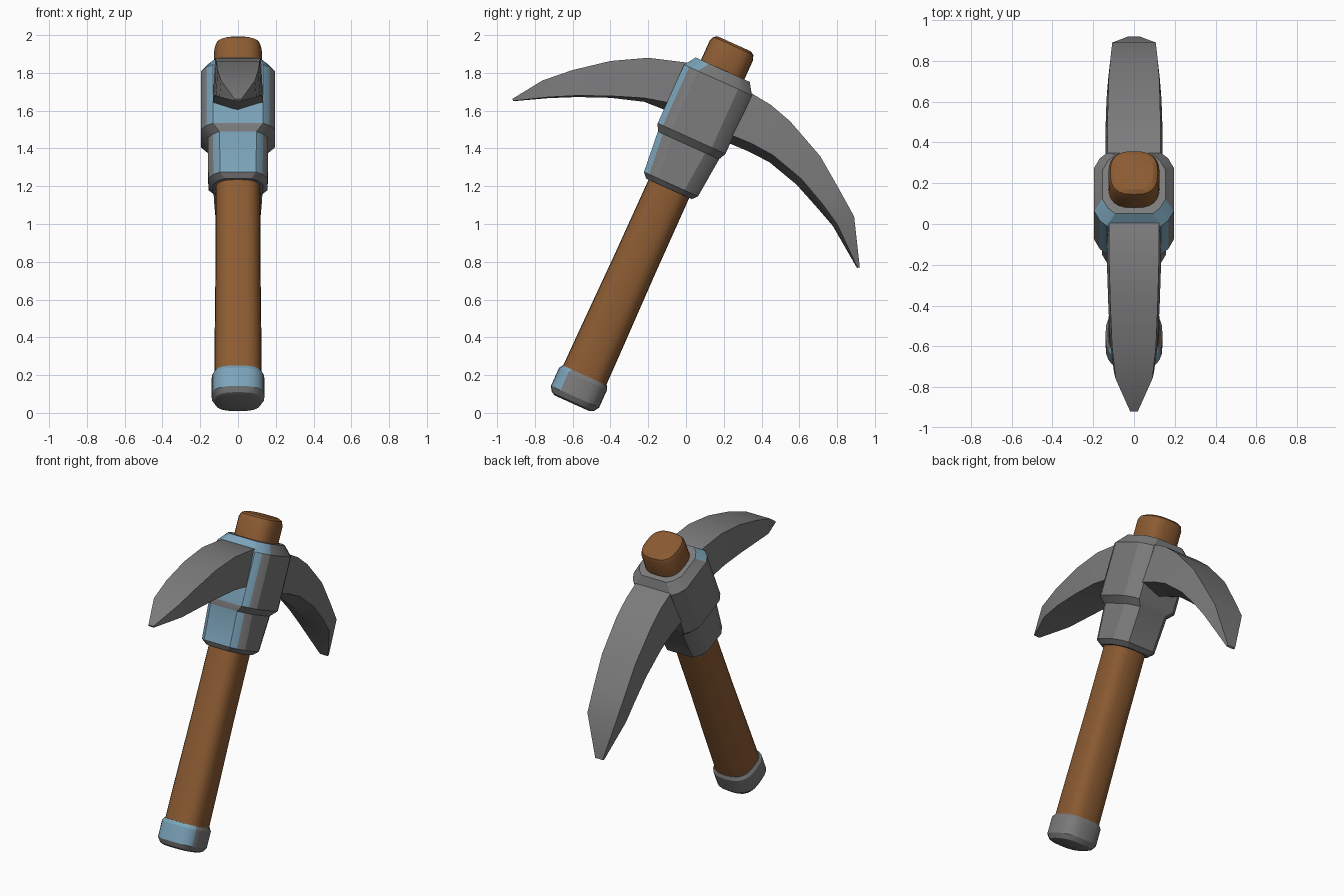
import bpy, bmesh, math
from mathutils import Matrix, Vector

cube = bpy.data.objects.get("Cube")
if cube:
    bpy.data.objects.remove(cube)


def material(name, rgb):
    m = bpy.data.materials.new(name)
    m.use_nodes = True
    m.diffuse_color = (*rgb, 1)
    m.node_tree.nodes["Principled BSDF"].inputs["Base Color"].default_value = (*rgb, 1)
    return m


wood = material("brown wood", (0.26, 0.105, 0.032))
steel = material("grey steel", (0.2, 0.2, 0.205))
blue = material("pale blue", (0.2, 0.37, 0.49))

# The tool leans back about x
LEAN = Matrix.Translation((0, -0.60, 0.058)) @ Matrix.Rotation(-math.radians(24.3), 4, "X")


def loft(name, rings, mats, is_blue=None, matrix=None):
    """Skin a list of equal-length rings, close both ends, colour by normal."""
    bm = bmesh.new()
    loops = [[bm.verts.new(p) for p in ring] for ring in rings]
    n = len(loops[0])
    for a, b in zip(loops, loops[1:]):
        for i in range(n):
            j = (i + 1) % n
            bm.faces.new((a[i], a[j], b[j], b[i]))
    bm.faces.new(loops[0][::-1])
    bm.faces.new(loops[-1])
    bmesh.ops.recalc_face_normals(bm, faces=bm.faces)
    for f in bm.faces:
        f.normal_update()
        if is_blue and is_blue(f.normal):
            f.material_index = 1
    if matrix:
        bm.transform(matrix)
    me = bpy.data.meshes.new(name)
    bm.to_mesh(me)
    bm.free()
    for m in mats:
        me.materials.append(m)
    ob = bpy.data.objects.new(name, me)
    bpy.context.collection.objects.link(ob)
    return ob


def round_square(z, r, sides=24, power=0.72):
    """Ring between a circle and a square, half width r."""
    pts = []
    for i in range(sides):
        a = 2 * math.pi * i / sides
        c, s = math.cos(a), math.sin(a)
        pts.append((math.copysign(abs(c) ** power, c) * r,
                    math.copysign(abs(s) ** power, s) * r, z))
    return pts


def cut_square(z, hx, hy):
    """Rectangle whose corners are cut by two facets each."""
    corner = [(hx, hy - 0.08), (hx - 0.027, hy - 0.03), (hx - 0.062, hy)]
    half = corner + [(-x, y) for x, y in corner[::-1]]
    return [(x, y, z) for x, y in half + [(-x, -y) for x, y in half]]


# Handle
shaft = [(0.05, 0.126), (0.35, 0.124), (0.8, 0.119), (1.25, 0.118),
         (1.9, 0.126), (2.04, 0.126), (2.068, 0.116), (2.08, 0.095)]
parts = [loft("handle", [round_square(z, r) for z, r in shaft], [wood], matrix=LEAN)]

# Pommel cap at the foot of the handle, blue on its front
cap = [(-0.008, 0.10), (0.002, 0.122), (0.03, 0.14), (0.135, 0.14), (0.155, 0.128)]
parts.append(loft("end_cap", [round_square(z, r) for z, r in cap], [steel, blue],
                  lambda n: n.y < -0.4 and n.z > -0.3, LEAN))

# Stepped head socket, blue on its front and on the front of its top bevel
socket = [(1.238, 0.133, 0.133), (1.265, 0.157, 0.157), (1.49, 0.16, 0.178),
          (1.53, 0.195, 0.197), (1.87, 0.195, 0.197), (1.93, 0.155, 0.157)]
parts.append(loft("head_socket", [cut_square(*r) for r in socket], [steel, blue],
                  lambda n: (n.y < -0.6 and n.z > -0.3) or (n.z > 0.2 and n.y < -0.3), LEAN))


def blade(name, stations, is_blue=None):
    """Station: top y, top z, lower edge y, lower edge z, half width, keel depth."""
    rings = []
    for ty, tz, by, bz, w, keel in stations:
        top, low = Vector((0, ty, tz)), Vector((0, by, bz))
        ridge = low + (low - top).normalized() * keel
        rings.append([top + Vector((-w * 0.92, 0, 0)), top + Vector((w * 0.92, 0, 0)),
                      low + Vector((w, 0, 0)), ridge, low + Vector((-w, 0, 0))])
    return loft(name, rings, [steel, blue], is_blue)


# Front pick, running out to a narrow point
parts.append(blade("front_pick", [
    (0.08, 1.82, 0.05, 1.61, 0.132, 0.05),
    (0.0, 1.855, -0.08, 1.64, 0.132, 0.045),
    (-0.2, 1.88, -0.22, 1.667, 0.132, 0.02),
    (-0.4, 1.863, -0.4, 1.678, 0.126, 0.01),
    (-0.6, 1.815, -0.58, 1.68, 0.117, 0.008),
    (-0.76, 1.76, -0.73, 1.672, 0.098, 0.006),
    (-0.92, 1.662, -0.915, 1.652, 0.02, 0.002)]))

# Back pick, broader and curving down, with a small blue tip
parts.append(blade("back_pick", [
    (0.22, 1.74, 0.1, 1.51, 0.138, 0.045),
    (0.35, 1.69, 0.23, 1.475, 0.14, 0.045),
    (0.45, 1.63, 0.35, 1.425, 0.14, 0.045),
    (0.55, 1.545, 0.46, 1.365, 0.14, 0.042),
    (0.71, 1.36, 0.61, 1.24, 0.135, 0.04),
    (0.81, 1.185, 0.72, 1.11, 0.126, 0.035),
    (0.89, 1.04, 0.80, 1.0, 0.116, 0.025),
    (0.92, 0.77, 0.908, 0.768, 0.03, 0.003)],
    lambda n: n.z < -0.9))

# Smooth the rounded parts while keeping the facets crisp
bpy.ops.object.select_all(action="DESELECT")
for ob in parts:
    ob.select_set(True)
bpy.context.view_layer.objects.active = parts[0]
bpy.ops.object.shade_smooth_by_angle(angle=math.radians(28))
